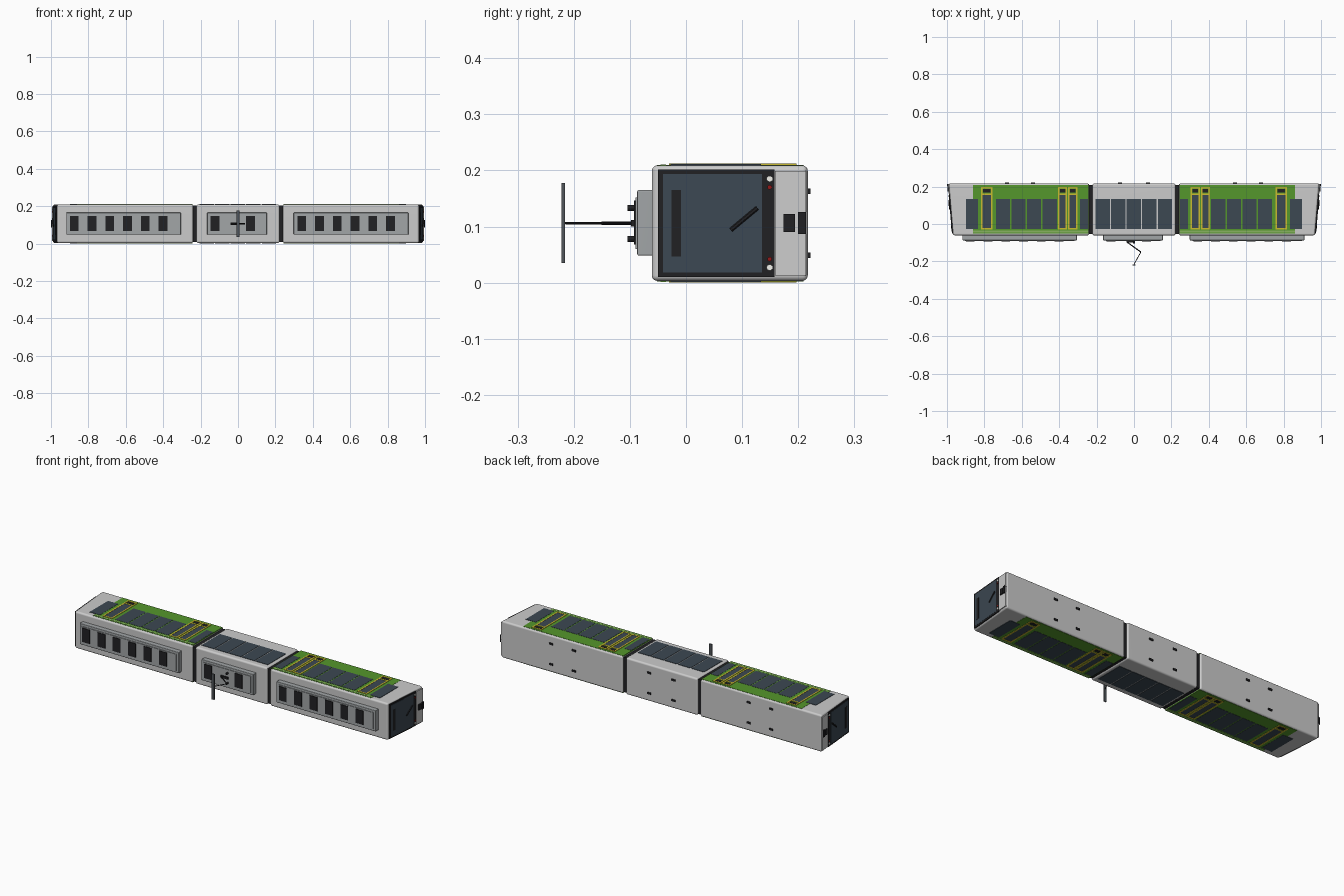
import bpy, bmesh, math
from mathutils import Vector, Matrix

if "Cube" in bpy.data.objects:
    bpy.data.objects.remove(bpy.data.objects["Cube"])

ZC, TOP = 0.106, 0.209      # mid-width height and upper side wall height


def mat(name, r, g, b):
    m = bpy.data.materials.new(name)
    m.diffuse_color = (r, g, b, 1)
    m.use_nodes = True
    m.node_tree.nodes["Principled BSDF"].inputs["Base Color"].default_value = m.diffuse_color
    return m


GREEN = mat("green", 0.09, 0.31, 0.025)
LIME = mat("pale_green", 0.25, 0.45, 0.12)
GLASS = mat("glass", 0.045, 0.065, 0.085)
DARK = mat("dark", 0.015, 0.015, 0.017)
YELLOW = mat("yellow", 0.6, 0.5, 0.03)
ROOF = mat("roof_grey", 0.36, 0.38, 0.39)
WHITE = mat("lamp_white", 0.9, 0.9, 0.85)
RED = mat("lamp_red", 0.3, 0.01, 0.01)


def finish(name, bm, m=None, bevel=0, seg=1):
    bmesh.ops.recalc_face_normals(bm, faces=bm.faces)
    me = bpy.data.meshes.new(name)
    bm.to_mesh(me)
    bm.free()
    ob = bpy.data.objects.new(name, me)
    bpy.context.collection.objects.link(ob)
    if m:
        me.materials.append(m)
    if bevel:
        b = ob.modifiers.new("bevel", 'BEVEL')
        b.width, b.segments, b.limit_method = bevel, seg, 'ANGLE'
        me.shade_smooth()
        ob.modifiers.new("normals", 'WEIGHTED_NORMAL')
    return ob


def add_box(bm, x0, x1, y0, y1, z0, z1, warp=None):
    vs = bmesh.ops.create_cube(bm, size=1)["verts"]
    for v in vs:
        v.co = Vector((x1 if v.co.x > 0 else x0, y1 if v.co.y > 0 else y0, z1 if v.co.z > 0 else z0))
        if warp:
            warp(v.co)


def boxes(name, items, m=None, bevel=0, seg=1, warp=None):
    bm = bmesh.new()
    for it in items:
        add_box(bm, *it, warp=warp)
    return finish(name, bm, m, bevel, seg)


def both_sides(name, rects, out, m, bevel=0):
    """Thin plates (x0, x1, y0, y1) on both side walls."""
    items = []
    for r in rects:
        items += [(*r, TOP - 0.004, TOP + out), (*r, 2 * ZC - TOP - out, 2 * ZC - TOP + 0.004)]
    return boxes(name, items, m, bevel)


def mirror_x(rects):
    return [r for a, b, c, d in rects for r in ((a, b, c, d), (-b, -a, c, d))]


def nose_x(y):              # sloping cab end
    return 0.967 + (y + 0.06) / 0.277 * 0.023


def nose_plate(name, s, rects, out, m=None, bevel=0):
    """Plates (y0, y1, z0, z1) lying on the sloping cab end of side s."""
    def warp(co):
        co.x = s * (nose_x(co.y) + co.x)
    return boxes(name, [(-0.004, out, *r) for r in rects], m, bevel, warp=warp)


def rod(bm, a, b, r, n=8):
    a, b = Vector(a), Vector(b)
    rot = (b - a).to_track_quat('Z', 'Y').to_matrix().to_4x4()
    bmesh.ops.create_cone(bm, cap_ends=True, segments=n, radius1=r, radius2=r, depth=(b - a).length,
                          matrix=Matrix.Translation((a + b) / 2) @ rot)


# car bodies
def cab_slope(co):
    if abs(co.x) > 0.9:
        co.x = math.copysign(nose_x(co.y), co.x)


Y0, Y1, Z0 = -0.061, 0.217, 2 * ZC - TOP
for name, a, b in (("left_car", -1, -0.24), ("middle_car", -0.222, 0.222), ("right_car", 0.24, 1)):
    boxes(name + "_body", [(a, b, Y0, Y1, Z0, TOP)], None, 0.01, 4, warp=cab_slope)

# gangway bellows
boxes("gangways", [(s * 0.231 - 0.02 + 0.008 * (i % 2), s * 0.231 + 0.02 - 0.008 * (i % 2),
                    -0.05 - 0.003 * i, 0.205 + 0.003 * i, 0.012 - 0.003 * i, 0.2 + 0.003 * i)
                   for s in (-1, 1) for i in (0, 1)], DARK)

# coloured side panels and stripe
both_sides("green_side_panels", mirror_x([(0.242, 0.86, -0.052, 0.209)]), 0.001, GREEN)
both_sides("side_stripes", mirror_x([(0.242, 0.86, -0.045, -0.036)]), 0.0016, LIME)

# side windows
wins = [(0.245, 0.288), (0.834, 0.897)] + [(0.413 + 0.083 * i, 0.49 + 0.083 * i) for i in range(4)]
rects = mirror_x([(a, b, -0.028, 0.134) for a, b in wins])
rects += [(-0.205 + 0.083 * i, -0.128 + 0.083 * i, -0.028, 0.134) for i in range(5)]
both_sides("side_windows", rects, 0.002, GLASS)

# doors: glass panes with yellow frames
leaves = [(0.303, 0.352), (0.357, 0.406), (0.757, 0.817)]
both_sides("door_glass", mirror_x([(a + 0.006, b - 0.006, -0.022, 0.155) for a, b in leaves]), 0.002, GLASS)
both_sides("door_lower_panels", mirror_x([(a + 0.01, b - 0.01, 0.168, 0.186) for a, b in leaves]), 0.002, DARK)
t, frame = 0.008, []
for a, b in leaves:
    frame += [(a, a + t, -0.03, 0.197), (b - t, b, -0.03, 0.197)]
    frame += [(a + t, b - t, y, y + t) for y in (-0.03, 0.155, 0.189)]
both_sides("door_frames", mirror_x(frame), 0.003, YELLOW)

# cab ends
for s, side in ((-1, "left"), (1, "right")):
    nose_plate(side + "_cab_mask", s, [(-0.05, 0.158, 0.01, 0.202)], 0.005, DARK)
    nose_plate(side + "_windscreen", s, [(-0.041, 0.135, 0.018, 0.194)], 0.006, GLASS)
    nose_plate(side + "_front_apron", s, [(0.159, 0.214, 0.013, 0.199)], 0.005)
    nose_plate(side + "_sign", s, [(-0.026, -0.009, 0.047, 0.165)], 0.007, DARK)
    nose_plate(side + "_coupler", s, [(0.174, 0.194, 0.09, 0.122), (0.2, 0.214, 0.087, 0.126)], 0.0105, DARK)
    for label, r, zs, m in (("headlamps", 0.0055, (0.027, 0.185), WHITE), ("tail_lamps", 0.004, (0.042, 0.17), RED)):
        bm = bmesh.new()
        for z in zs:
            x = nose_x(0.149)
            rod(bm, (s * x, 0.149, z), (s * (x + 0.008), 0.149, z), r, 16)
        finish(f"{side}_{label}", bm, m)
    bm = bmesh.new()
    p, q = (0.08, 0.094), (0.127, 0.133)
    rod(bm, (s * (nose_x(p[0]) + 0.007), *p), (s * (nose_x(q[0]) + 0.007), *q), 0.004, 6)
    finish(side + "_wiper", bm, DARK)

# roof equipment boxes with raised lids and vents
for name, a, b, n, step in (("left", -0.918, -0.305, 6, 0.095), ("middle", -0.165, 0.155, 2, 0.19),
                            ("right", 0.298, 0.911, 6, 0.095)):
    boxes(name + "_roof_box", [(a, b, -0.087, -0.055, 0.048, 0.165)], ROOF, 0.003, 2)
    boxes(name + "_roof_lid", [(a + 0.014, b - 0.014, -0.09, -0.08, 0.06, 0.152)], ROOF)
    boxes(name + "_roof_vents", [(a + 0.019 + step * i, a + 0.066 + step * i, -0.093, -0.085, 0.068, 0.146)
                                 for i in range(n)], DARK)

# pantograph: insulators, hinged arm and contact head
bm = bmesh.new()
for z in (0.078, 0.133):
    rod(bm, (0, -0.088, z), (0, -0.104, z), 0.0055, 12)
finish("insulators", bm, DARK)
boxes("pantograph_base", [(-0.04, 0.005, -0.098, -0.088, 0.1, 0.112)], DARK)
bm = bmesh.new()
path = [(-0.037, -0.097, ZC), (0.037, -0.15, ZC), (0, -0.215, ZC)]
for a, b, r in zip(path, path[1:], (0.003, 0.002)):
    rod(bm, a, b, r)
finish("pantograph_arm", bm, DARK)
boxes("pantograph_head", [(-0.008, 0.008, -0.222, -0.216, 0.035, 0.178)], mat("steel", 0.08, 0.09, 0.1))

# wheel stubs under the floor
boxes("wheel_stubs", [(x - 0.011, x + 0.011, 0.21, 0.222, z - 0.005, z + 0.005)
                      for x in (-0.68, -0.54, -0.075, 0.075, 0.54, 0.68) for z in (0.049, 0.163)], DARK)
